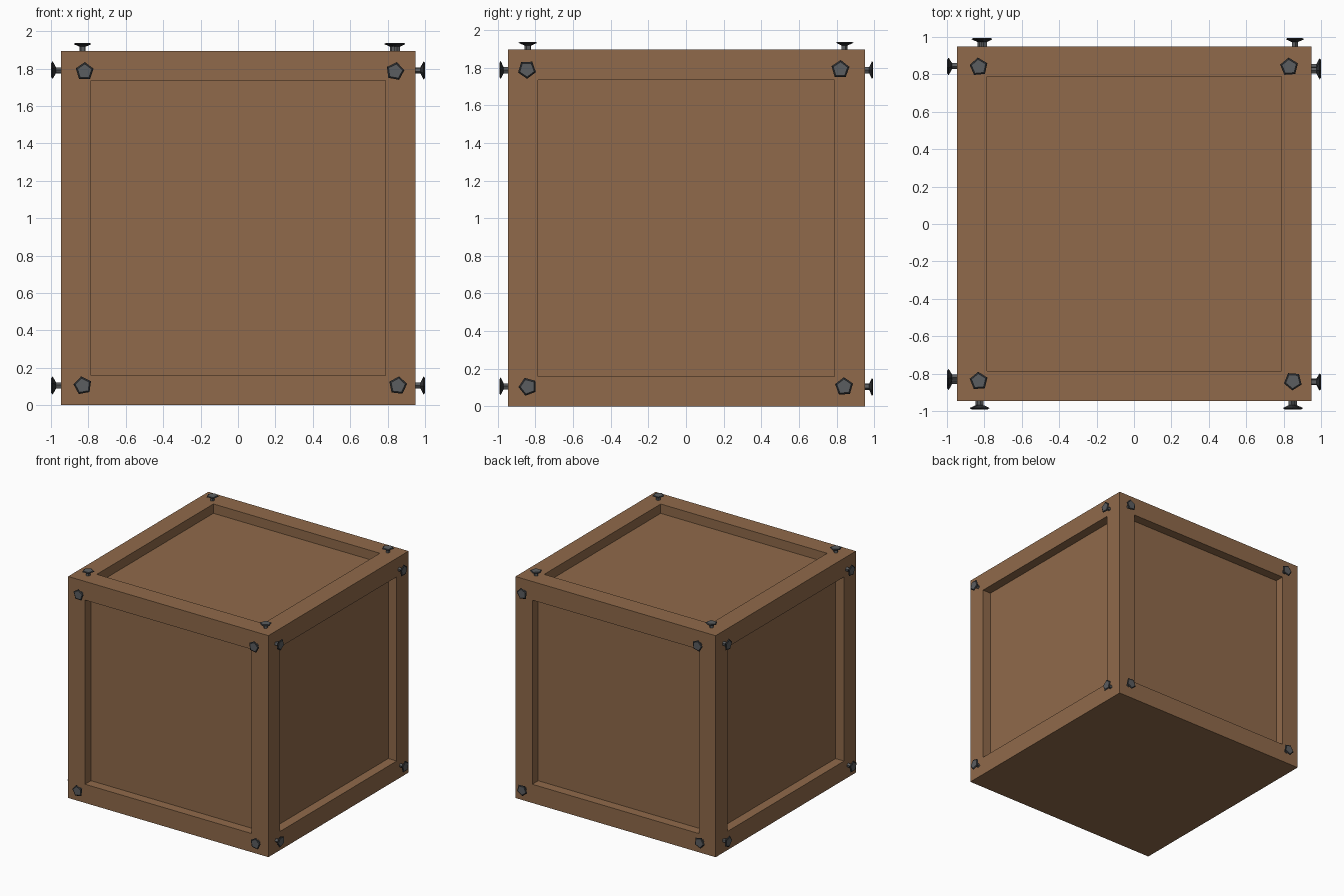
import bpy, bmesh, math, random
from mathutils import Vector, Matrix

if "Cube" in bpy.data.objects:
    bpy.data.objects.remove(bpy.data.objects["Cube"])

random.seed(4)


def material(name, rgb):
    m = bpy.data.materials.new(name)
    m.diffuse_color = (*rgb, 1)
    m.use_nodes = True
    m.node_tree.nodes["Principled BSDF"].inputs["Base Color"].default_value = m.diffuse_color
    return m


wood = material("brown wood", (0.279, 0.144, 0.069))
steel = material("grey steel", (0.105, 0.11, 0.115))
iron = material("dark iron", (0.03, 0.032, 0.035))


def finish(bm, name, mats):
    me = bpy.data.meshes.new(name)
    bm.to_mesh(me)
    bm.free()
    for m in mats:
        me.materials.append(m)
    ob = bpy.data.objects.new(name, me)
    bpy.context.collection.objects.link(ob)
    return ob


# Crate body: a cube with a sunken panel on every side but the bottom
SIZE, C, Z = 1.895, 0.002, 0.9475
bm = bmesh.new()
bmesh.ops.create_cube(bm, size=SIZE, matrix=Matrix.Translation((C, C, Z)))
bm.normal_update()
panels = [f for f in bm.faces if f.normal.z > -0.5]
bmesh.ops.inset_individual(bm, faces=panels, thickness=0.226)
for f in panels:
    n = f.normal.copy()
    new = bmesh.ops.extrude_discrete_faces(bm, faces=[f])["faces"]
    bmesh.ops.translate(bm, verts=new[0].verts, vec=-0.08 * n)
finish(bm, "crate_body", [wood])


# Bolt: five-sided thin shank flaring into a flat head
def bolt(name, pos, normal, height):
    bm = bmesh.new()
    k = height / 0.05
    spin = random.uniform(0, math.tau / 5)
    profile = [(0.017, -0.02), (0.017, 0.026 * k), (0.05, 0.043 * k), (0.040, height)]
    rings = []
    for r, h in profile:
        rings.append([bm.verts.new((r * math.cos(spin + i * math.tau / 5),
                                    r * math.sin(spin + i * math.tau / 5), h))
                      for i in range(5)])
    for j in range(3):
        a, b = rings[j], rings[j + 1]
        for i in range(5):
            f = bm.faces.new((a[i], a[(i + 1) % 5], b[(i + 1) % 5], b[i]))
            f.material_index = 1 if j else 0
    bm.faces.new(rings[-1])
    bm.faces.new(rings[0][::-1])
    ob = finish(bm, name, [steel, iron])
    ob.rotation_euler = Vector(normal).to_track_quat('Z', 'Y').to_euler()
    ob.location = pos


# Four bolts per visible side: (side, normal, head height, corner positions)
half = SIZE / 2
sides = [
    ("front", (0, -1, 0), 0.045, [(-.82, 1.785), (.84, 1.785), (-.83, .105), (.855, .105)]),
    ("back", (0, 1, 0), 0.045, [(-.80, 1.785), (.86, 1.785), (-.82, .105), (.86, .105)]),
    ("right", (1, 0, 0), 0.05, [(-.845, 1.79), (.82, 1.79), (-.84, .105), (.84, .105)]),
    ("left", (-1, 0, 0), 0.053, [(-.82, 1.79), (.845, 1.79), (-.84, .105), (.845, .105)]),
    ("top", (0, 0, 1), 0.042, [(-.83, .84), (.83, .84), (-.83, -.84), (.85, -.84)]),
]
for side, n, h, spots in sides:
    for i, (u, v) in enumerate(spots):
        if n[0]:
            p = (C + n[0] * half, u, v)
        elif n[1]:
            p = (u, C + n[1] * half, v)
        else:
            p = (u, v, Z + half)
        bolt(f"{side}_bolt_{i + 1}", p, n, h)
